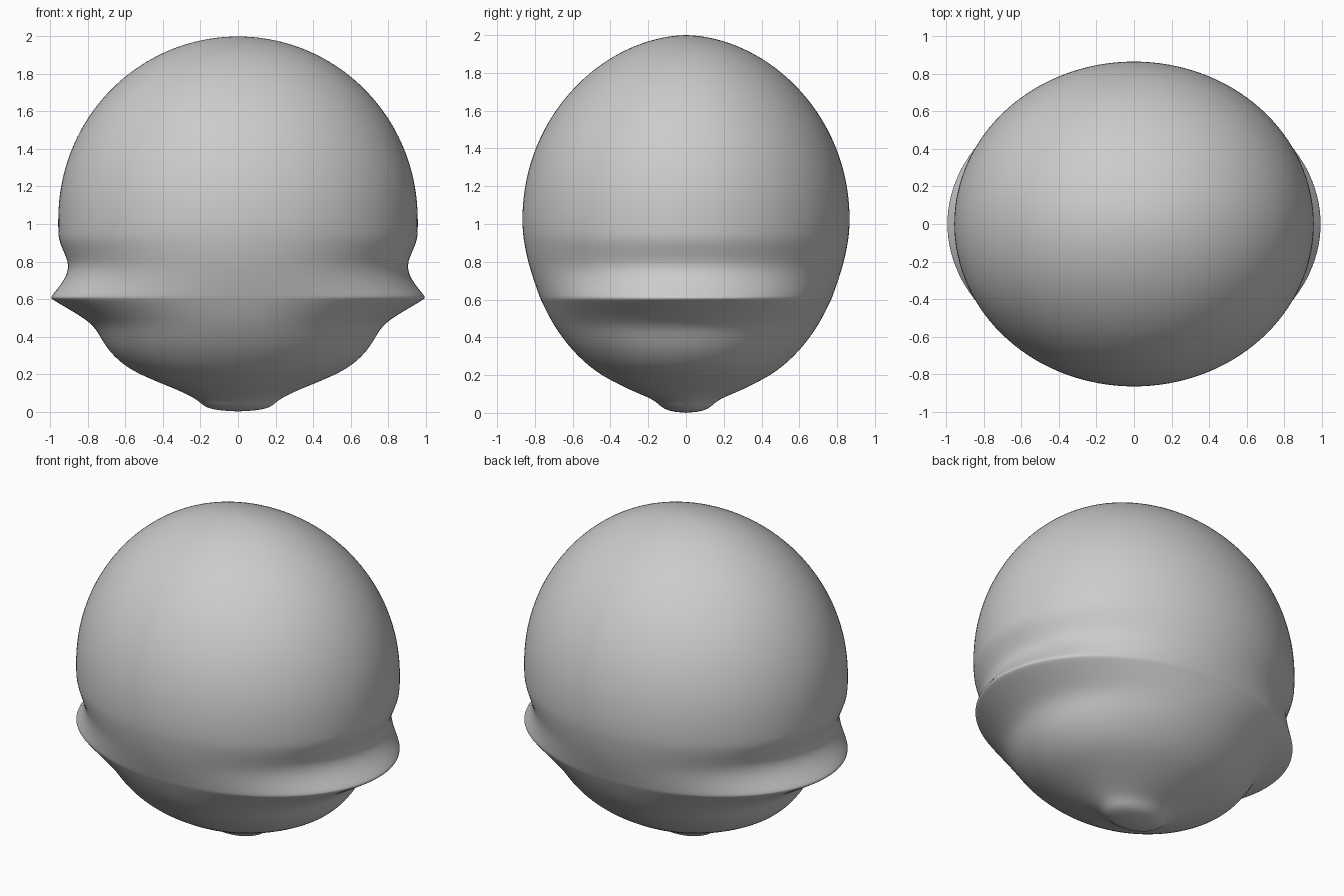
import bpy, bmesh, math

if "Cube" in bpy.data.objects:
    bpy.data.objects.remove(bpy.data.objects["Cube"])

SIDES = 128
STEPS = 4

# Lower body: height, half width in x, half width in y
rows = [
    (0, 0, 0), (.006, .10, .07), (.02, .168, .115), (.045, .198, .145),
    (.075, .235, .18), (.12, .33, .295), (.20, .535, .452), (.27, .638, .54),
    (.35, .708, .618), (.43, .75, .676), (.48, .793, .708), (.54, .89, .74),
    (.595, .986, .766), (.608, 1.0, .772), (.63, .983, .78), (.70, .925, .805),
    (.77, .899, .827), (.83, .918, .843), (.91, .955, .858), (.96, .958, .864),
]

# Rounded dome on top
N = 16
for i in range(N + 1):
    a = math.pi / 2 * i / N
    c = max(math.cos(a), 0)
    rows.append((1.03 + .971 * math.sin(a), .959 * c, .867 * c ** 1.08))

# Reflect the ends so the poles close smoothly
def ghost(r):
    return (r[0], -r[1], -r[2])

pts = [ghost(rows[1])] + rows + [ghost(rows[-2])]

# Smooth the section sizes with a cubic B-spline
def spline(p, t):
    w = ((1 - t) ** 3, 3 * t ** 3 - 6 * t * t + 4,
         -3 * t ** 3 + 3 * t * t + 3 * t + 1, t ** 3)
    return tuple(sum(wi * q[k] for wi, q in zip(w, p)) / 6 for k in range(3))

sections = [spline(pts[i:i + 4], s / STEPS)
            for i in range(len(pts) - 3) for s in range(STEPS)]
sections = sections[1:]

# Loft elliptical rings between the two poles
bm = bmesh.new()
rings = []
for z, rx, ry in sections:
    rings.append([bm.verts.new((rx * math.cos(2 * math.pi * k / SIDES),
                                ry * math.sin(2 * math.pi * k / SIDES), z))
                  for k in range(SIDES)])
bottom = bm.verts.new((0, 0, 0))
top = bm.verts.new((0, 0, 2))
for k in range(SIDES):
    j = (k + 1) % SIDES
    for a, b in zip(rings, rings[1:]):
        bm.faces.new((a[k], a[j], b[j], b[k]))
    bm.faces.new((bottom, rings[0][j], rings[0][k]))
    bm.faces.new((top, rings[-1][k], rings[-1][j]))
bmesh.ops.recalc_face_normals(bm, faces=bm.faces)
for f in bm.faces:
    f.smooth = True

mesh = bpy.data.meshes.new("ridged_body")
bm.to_mesh(mesh)
bm.free()
body = bpy.data.objects.new("ridged_body", mesh)
bpy.context.collection.objects.link(body)
